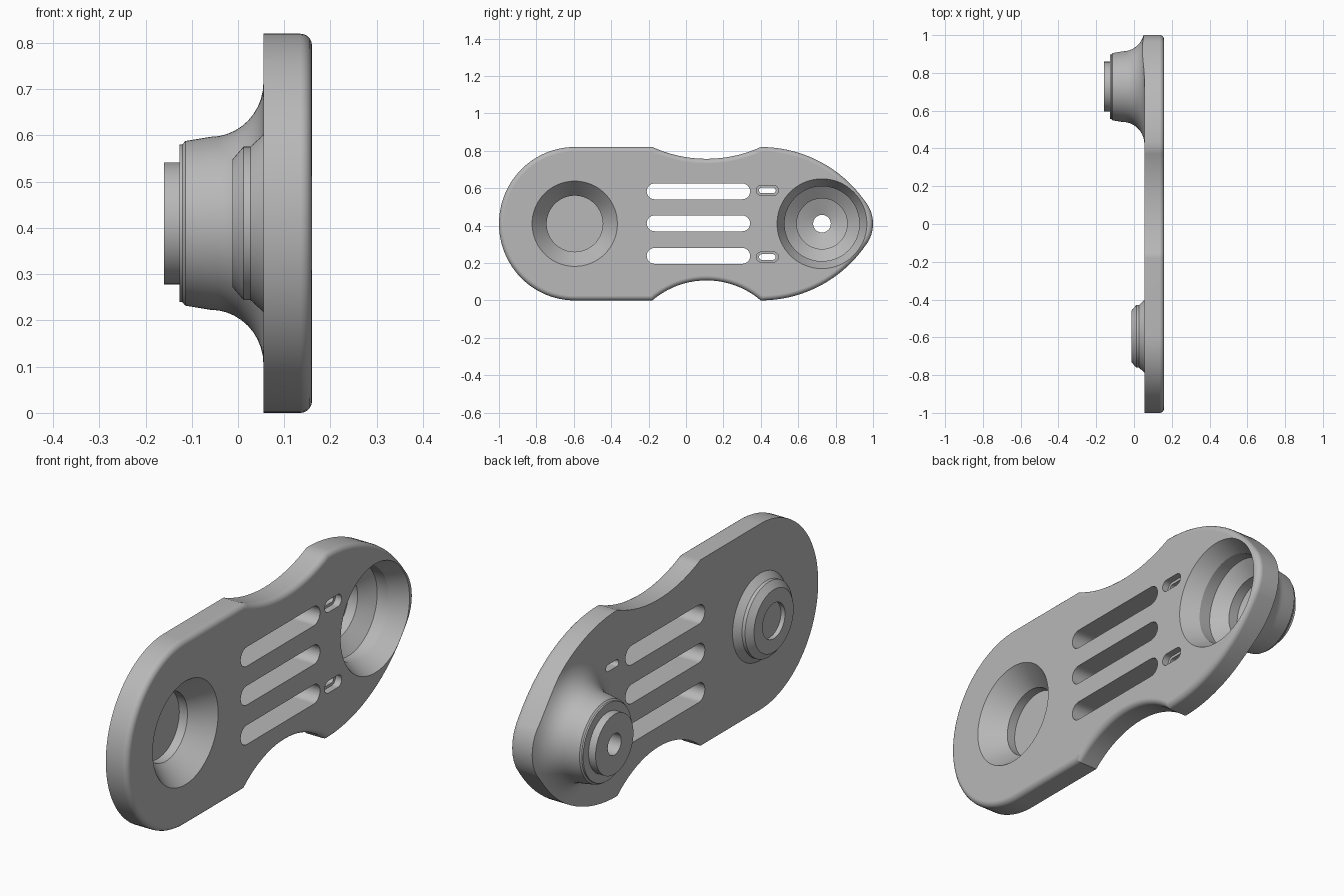
import bpy, bmesh
from math import sin, cos, pi, radians, atan2, hypot

MID = 0.41                    # height of the long axis
BACK, FACE = 0.055, 0.16      # rear and front planes of the plate
NOSE_Y, TAIL_Y = 0.727, -0.595

if "Cube" in bpy.data.objects:
    bpy.data.objects.remove(bpy.data.objects["Cube"], do_unlink=True)

grey = bpy.data.materials.new("plain grey")
grey.use_nodes = True
grey.diffuse_color = (0.48, 0.48, 0.48, 1)
grey.node_tree.nodes["Principled BSDF"].inputs["Base Color"].default_value = grey.diffuse_color


def arc(cy, cz, r, a0, a1, n):
    """Points of an arc in the y-z plane, angles in degrees."""
    angles = [radians(a0 + (a1 - a0) * i / n) for i in range(n + 1)]
    return [(cy + r * cos(a), cz + r * sin(a)) for a in angles]


def make_object(name, bm):
    bmesh.ops.recalc_face_normals(bm, faces=bm.faces)
    mesh = bpy.data.meshes.new(name)
    bm.to_mesh(mesh)
    bm.free()
    mesh.materials.append(grey)
    obj = bpy.data.objects.new(name, mesh)
    bpy.context.collection.objects.link(obj)
    return obj


def prism(name, outline, x0, x1, round_front=0.0):
    """Extrude a y-z outline along x, optionally rounding the front rim."""
    bm = bmesh.new()
    rear = bm.faces.new([bm.verts.new((x0, y, z)) for y, z in outline])
    grown = bmesh.ops.extrude_face_region(bm, geom=[rear], use_keep_orig=True)["geom"]
    for v in (g for g in grown if isinstance(g, bmesh.types.BMVert)):
        v.co.x = x1
    bmesh.ops.recalc_face_normals(bm, faces=bm.faces)
    if round_front:
        rim = [e for e in bm.edges if all(abs(v.co.x - x1) < 1e-5 for v in e.verts)]
        bmesh.ops.bevel(bm, geom=rim, offset=round_front, segments=5,
                        profile=0.5, affect='EDGES')
    return make_object(name, bm)


def lathe(name, cy, profile, n=96):
    """Turn (x, radius) points about a horizontal axis at y = cy."""
    bm = bmesh.new()
    rings = [[bm.verts.new((x, cy + r * cos(2 * pi * i / n), MID + r * sin(2 * pi * i / n)))
              for i in range(n)] for x, r in profile]
    for a, b in zip(rings, rings[1:]):
        for i in range(n):
            j = (i + 1) % n
            bm.faces.new((a[i], a[j], b[j], b[i]))
    bm.faces.new(rings[0])
    bm.faces.new(rings[-1])
    return make_object(name, bm)


def slot(name, y0, y1, cz, height, x0, x1, rim=0.0):
    r = height / 2
    outline = arc(y1 - r, cz, r, -90, 90, 12) + arc(y0 + r, cz, r, 90, 270, 12)
    return prism(name, outline, x0, x1)


def combine(target, tool, operation):
    mod = target.modifiers.new(operation.lower(), 'BOOLEAN')
    mod.operation, mod.solver, mod.object = operation, 'EXACT', tool
    bpy.context.view_layer.objects.active = target
    bpy.ops.object.modifier_apply(modifier=mod.name)
    bpy.data.objects.remove(tool, do_unlink=True)


# Plate outline: pointed nose, concave waist, round tail
nose_angle = math_angle = 33.4
nose = arc(0.81, MID, 0.19, -nose_angle, nose_angle, 16)
shoulder = arc(0.4, 0.14, 0.68, nose_angle, 90, 18)[1:]
lower_shoulder = [(y, 2 * MID - z) for y, z in reversed(shoulder)]


def waist(depth, edge_z, sign):
    """Shallow arc from y = -0.18 to 0.4, biting into the plate by depth."""
    half, cy = 0.29, 0.11
    r = (half * half + depth * depth) / (2 * depth)
    sweep = atan2(half, r - depth)
    cz = edge_z + sign * (r - depth)
    return [(cy + r * sin(t), cz - sign * r * cos(t))
            for t in [sweep * (1 - i / 10) for i in range(21)]]


top_waist = waist(0.063, 2 * MID, 1)[1:]
bottom_waist = waist(0.107, 0, -1)[::-1][:-1]
tail = arc(TAIL_Y, MID, 0.41, 90, 270, 48)
tail = [(TAIL_Y + (y - TAIL_Y) * 0.405 / 0.41, z) for y, z in tail]
outline = lower_shoulder + nose + shoulder + top_waist + tail + bottom_waist
plate = prism("link_plate", outline, -0.3, FACE, round_front=0.025)

# Envelope: slab with two rear bosses, limited to the plate outline
slab = prism("slab", [(-1.5, -1), (1.5, -1), (1.5, 2), (-1.5, 2)], BACK, 0.4)
flare = [(-0.06 + 0.115 * sin(radians(a)), 0.305 - 0.118 * cos(radians(a)))
         for a in range(0, 91, 9)]
nose_boss = lathe("nose_boss", NOSE_Y, [(-0.16, 0.132), (-0.126, 0.132), (-0.126, 0.17),
                  (-0.12, 0.171), (-0.114, 0.178)] + flare + [(0.2, 0.305)])
tail_boss = lathe("tail_boss", TAIL_Y, [(-0.012, 0.138), (0.012, 0.166), (0.027, 0.166),
                  (BACK, 0.192), (0.2, 0.192)])
combine(slab, nose_boss, 'UNION')
combine(slab, tail_boss, 'UNION')
combine(plate, slab, 'INTERSECT')

# Stepped through bore in the nose, dished blind bore in the tail
cutters = [
    lathe("nose_bore", NOSE_Y, [(-0.3, 0.047), (-0.1, 0.047), (-0.065, 0.135), (-0.02, 0.135),
          (0.03, 0.2), (0.085, 0.2), (FACE, 0.24), (0.2, 0.24)]),
    lathe("tail_dish", TAIL_Y, [(0.025, 0.15), (0.065, 0.15), (FACE, 0.228), (0.2, 0.259)]),
    lathe("tail_rear_recess", TAIL_Y, [(-0.1, 0.078), (0.008, 0.078)]),
]

# Three long slots and two small counterbored slots
for z in (0.238, 0.412, 0.583):
    cutters.append(slot("long_slot", -0.21, 0.343, z, 0.085, -0.3, 0.3))
for z in (0.232, 0.588):
    cutters.append(slot("small_slot", 0.39, 0.48, z, 0.03, -0.3, 0.3))
    cutters.append(slot("small_slot_rim", 0.376, 0.494, z, 0.054, 0.13, 0.3))
for cutter in cutters:
    combine(plate, cutter, 'DIFFERENCE')

# Smooth curved walls, crisp edges
bpy.ops.object.select_all(action='DESELECT')
plate.select_set(True)
bpy.context.view_layer.objects.active = plate
bpy.ops.object.shade_smooth_by_angle(angle=radians(25))
weighted = plate.modifiers.new("even_shading", 'WEIGHTED_NORMAL')
weighted.keep_sharp = True
